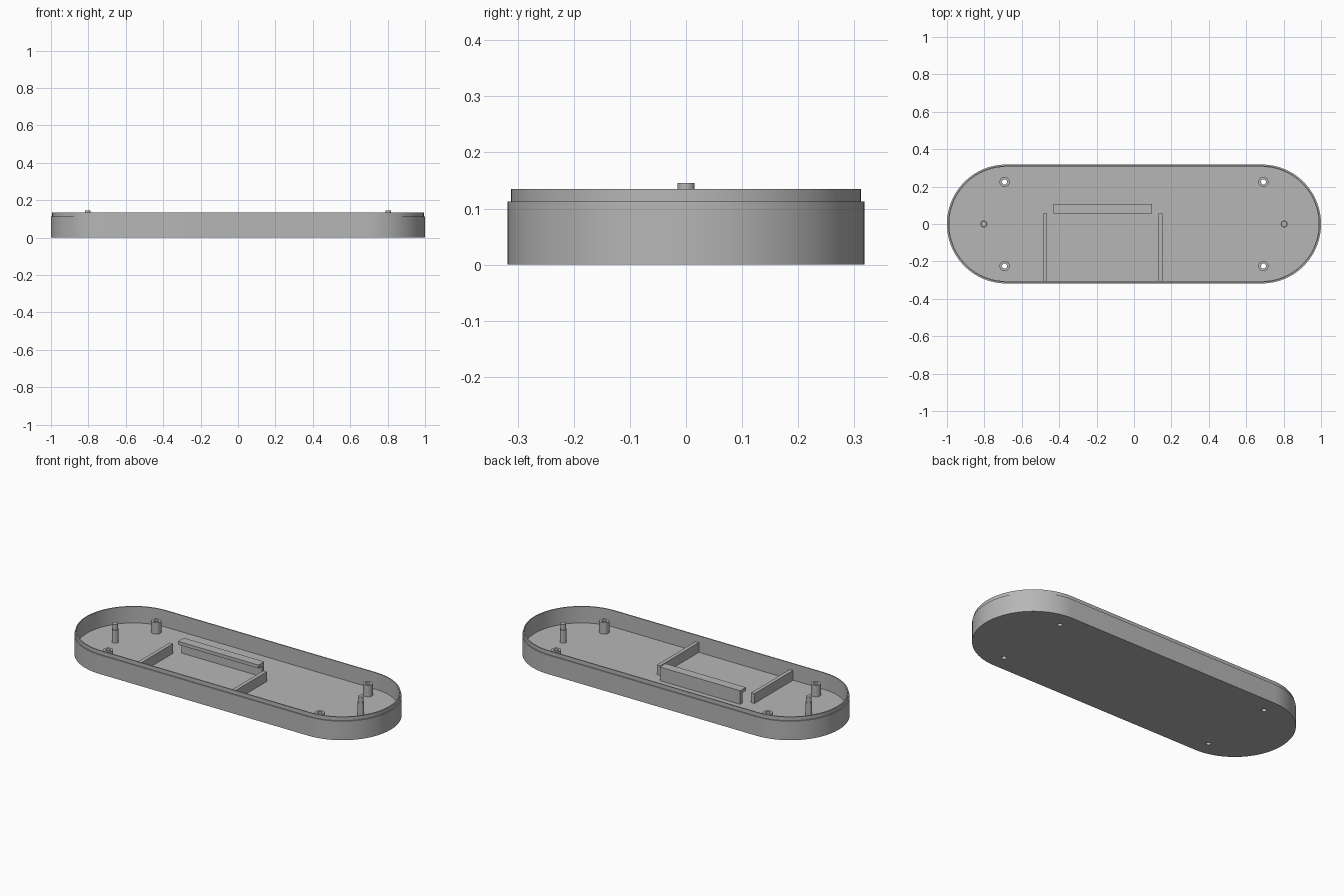
import bpy
import bmesh
from math import cos, sin, pi, copysign, radians

cube = bpy.data.objects.get("Cube")
if cube:
    bpy.data.objects.remove(cube, do_unlink=True)

grey = bpy.data.materials.new("plain_grey")
grey.use_nodes = True
grey.diffuse_color = (0.47, 0.47, 0.47, 1)
grey.node_tree.nodes["Principled BSDF"].inputs["Base Color"].default_value = grey.diffuse_color

HALF = 0.682      # half the straight run of the tray
RADIUS = 0.318    # end radius
WALL = 0.0125
FLOOR = 0.0375
HOLE = 0.0135


def finish(name, bm, location=(0, 0, 0)):
    bmesh.ops.recalc_face_normals(bm, faces=bm.faces)
    mesh = bpy.data.meshes.new(name)
    bm.to_mesh(mesh)
    bm.free()
    mesh.materials.append(grey)
    ob = bpy.data.objects.new(name, mesh)
    bpy.context.collection.objects.link(ob)
    ob.location = location
    return ob


def loft(name, profile, half=0.0, sides=32, closed=False, location=(0, 0, 0)):
    """Sweep (radius, height) steps round a circle, or a slot when half > 0."""
    bm = bmesh.new()
    rings = []
    for r, z in profile:
        ring = []
        for i in range(sides):
            a = (i + 0.5) * 2 * pi / sides
            ring.append(bm.verts.new((r * cos(a) + copysign(half, cos(a)), r * sin(a), z)))
        rings.append(ring)
    pairs = list(zip(rings, rings[1:]))
    if closed:
        pairs.append((rings[-1], rings[0]))
    else:
        bm.faces.new(rings[0])
        bm.faces.new(rings[-1])
    for low, high in pairs:
        for i in range(sides):
            j = (i + 1) % sides
            bm.faces.new((low[i], low[j], high[j], high[i]))
    return finish(name, bm, location)


def extrude_x(name, outline, x0, x1):
    """Extrude a (y, z) outline from x0 to x1."""
    bm = bmesh.new()
    face = bm.faces.new([bm.verts.new((x0, y, z)) for y, z in outline])
    moved = bmesh.ops.extrude_face_region(bm, geom=[face])["geom"]
    verts = [v for v in moved if isinstance(v, bmesh.types.BMVert)]
    bmesh.ops.translate(bm, verts=verts, vec=(x1 - x0, 0, 0))
    # the starting face stays as the end cap
    return finish(name, bm)


# Tray: floor, outer wall and stepped lip
lip = RADIUS - WALL / 2
inner = RADIUS - WALL
tray = loft("tray", [(RADIUS, 0), (RADIUS, 0.1125), (lip, 0.1125), (lip, 0.135),
                     (inner, 0.135), (inner, FLOOR)], half=HALF, sides=128)
parts = [tray]

# Screw posts with holes through the floor
for sx, side in ((-1, "right"), (1, "left")):
    for sy, end in ((-1, "front"), (1, "back")):
        spot = (sx * 0.692, sy * 0.225, 0)
        cutter = loft("hole_cutter", [(HOLE, -0.05), (HOLE, 0.2)], location=spot)
        cutter.hide_render = True
        cut = tray.modifiers.new("screw_hole", 'BOOLEAN')
        cut.operation = 'DIFFERENCE'
        cut.solver = 'EXACT'
        cut.object = cutter
        bpy.context.view_layer.objects.active = tray
        bpy.ops.object.modifier_apply(modifier=cut.name)
        bpy.data.objects.remove(cutter, do_unlink=True)
        parts.append(loft(f"screw_post_{end}_{side}",
                          [(0.027, FLOOR), (0.027, 0.105), (HOLE, 0.105), (HOLE, FLOOR)],
                          closed=True, location=spot))

    # Stepped locating pin
    parts.append(loft(f"locating_pin_{side}",
                      [(0.0185, FLOOR), (0.0185, 0.112), (0.0155, 0.112), (0.0155, 0.146)],
                      location=(sx * 0.803, 0, 0)))

# Divider walls running in from the front wall
for side, x in (("right", -0.475), ("left", 0.141)):
    parts.append(extrude_x(f"divider_{side}",
                           [(-0.31, FLOOR), (0.055, FLOOR), (0.055, 0.095), (-0.31, 0.095)],
                           x - 0.011, x + 0.011))

# Retaining rail with a ledge overhanging towards the front
parts.append(extrude_x("retaining_rail",
                       [(0.085, FLOOR), (0.108, FLOOR), (0.108, 0.118),
                        (0.055, 0.118), (0.055, 0.098), (0.085, 0.098)],
                       -0.43, 0.096))

# Smooth the curved walls, keep the edges sharp
bpy.ops.object.select_all(action='DESELECT')
for ob in parts:
    ob.select_set(True)
bpy.context.view_layer.objects.active = tray
bpy.ops.object.shade_smooth_by_angle(angle=radians(30))
